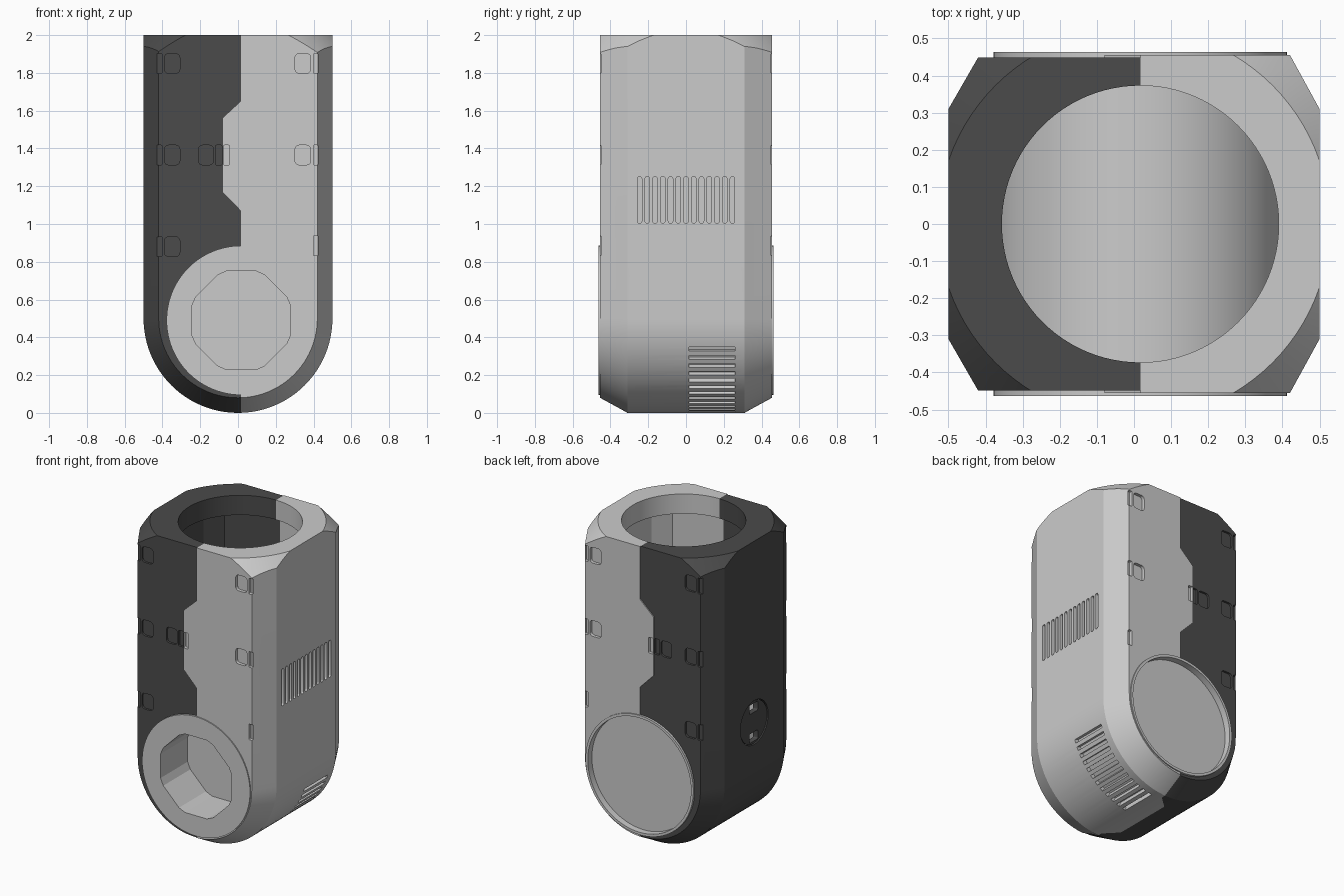
import bpy, bmesh
from math import pi, cos, sin, radians
from mathutils import Matrix, Vector

if "Cube" in bpy.data.objects:
    bpy.data.objects.remove(bpy.data.objects["Cube"])


def to_object(name, bm):
    bmesh.ops.recalc_face_normals(bm, faces=bm.faces)
    mesh = bpy.data.meshes.new(name)
    bm.to_mesh(mesh)
    bm.free()
    ob = bpy.data.objects.new(name, mesh)
    bpy.context.collection.objects.link(ob)
    return ob


def add_prism(bm, pts, axis, lo, hi):
    """Extrude a 2D outline along an axis."""
    def place(a, b, t):
        return {'x': (t, a, b), 'y': (a, t, b), 'z': (a, b, t)}[axis]
    r1 = [bm.verts.new(place(a, b, lo)) for a, b in pts]
    r2 = [bm.verts.new(place(a, b, hi)) for a, b in pts]
    n = len(pts)
    bm.faces.new(r1)
    bm.faces.new(r2)
    for i in range(n):
        bm.faces.new((r1[i], r1[(i + 1) % n], r2[(i + 1) % n], r2[i]))


def prism(name, pts, axis, lo, hi):
    bm = bmesh.new()
    add_prism(bm, pts, axis, lo, hi)
    return to_object(name, bm)


def circle(cx, cy, r, n=64):
    return [(cx + r * cos(2 * pi * i / n), cy + r * sin(2 * pi * i / n)) for i in range(n)]


def rrect(x0, x1, y0, y1, r, n=4):
    """Rounded rectangle outline."""
    pts = []
    for cx, cy, a0 in ((x1 - r, y1 - r, 0), (x0 + r, y1 - r, 90),
                       (x0 + r, y0 + r, 180), (x1 - r, y0 + r, 270)):
        for i in range(n + 1):
            a = radians(a0 + 90 * i / n)
            pts.append((cx + r * cos(a), cy + r * sin(a)))
    return pts


def boolean(ob, cutter, op='DIFFERENCE'):
    cutter.hide_render = True
    m = ob.modifiers.new("cut", 'BOOLEAN')
    m.object, m.operation, m.solver = cutter, op, 'EXACT'
    bpy.context.view_layer.objects.active = ob
    bpy.ops.object.modifier_apply(modifier=m.name)
    bpy.data.objects.remove(cutter, do_unlink=True)


def smooth(ob):
    bpy.ops.object.select_all(action='DESELECT')
    ob.select_set(True)
    bpy.context.view_layer.objects.active = ob
    bpy.ops.object.shade_smooth_by_angle(angle=radians(20))


def u_block(name, hw, inset, y_in, y_out, top, seg=48):
    """U-shaped block whose front and back rims are chamfered."""
    bm = bmesh.new()
    rings = []
    for y, r in ((-y_out, hw - inset), (-y_in, hw), (y_in, hw), (y_out, hw - inset)):
        pts = [(-r, top)]
        pts += [(r * cos(pi + pi * i / seg), 0.5 + r * sin(pi + pi * i / seg)) for i in range(seg + 1)]
        pts.append((r, top))
        rings.append([bm.verts.new((x, y, z)) for x, z in pts])
    n = len(rings[0])
    for a, b in zip(rings, rings[1:]):
        for i in range(n - 1):
            bm.faces.new((a[i], a[i + 1], b[i + 1], b[i]))
    bm.faces.new(rings[0])
    bm.faces.new(rings[-1])
    bm.faces.new([r[0] for r in rings] + [r[-1] for r in reversed(rings)])
    return to_object(name, bm)


CX, CZ, R = 0.017, 0.49, 0.395


def shell(name, y_out):
    """Hollow casing with a cone-trimmed top, round mouth and barrel opening."""
    ob = u_block(name, 0.5, 0.08, 0.31, y_out, 2.0)
    bm = bmesh.new()
    bmesh.ops.create_cone(bm, cap_ends=True, segments=96, radius1=3.028, radius2=0.528,
                          depth=2.5, matrix=Matrix.Translation((0, 0, 0.7501)))
    boolean(ob, to_object("cone_cutter", bm), 'INTERSECT')
    boolean(ob, u_block("cavity_cutter", 0.46, 0.07, 0.295, 0.415, 1.87))
    boolean(ob, prism("mouth_cutter", circle(CX, 0, 0.373, 96), 'z', 1.5, 2.2))
    boolean(ob, prism("barrel_cutter", circle(CX, CZ, R, 96), 'y', -1, 1))
    return ob


def seam_region():
    """Everything on the grey side of the zigzag seam, with a tab underneath."""
    ob = prism("seam_cutter", [(CX, 2.2), (CX, 1.65), (-0.08, 1.56), (-0.08, 1.17), (CX, 1.07),
                               (CX, -0.2), (1, -0.2), (1, 2.2)], 'y', -1, 1)
    tab = prism("tab_cutter", [(0.1, -0.28), (CX, -0.28), (-0.07, -0.2), (-0.07, 0.2),
                               (CX, 0.28), (0.1, 0.28)], 'z', -0.15, 0.3)
    boolean(ob, tab, 'UNION')
    return ob


def latch_pockets(specs):
    """Shallow latch recesses on both the front and the back."""
    bm = bmesh.new()
    for x0, x1, z, r in specs:
        out = rrect(x0, x1, z - 0.052, z + 0.052, r)
        add_prism(bm, out, 'y', -0.6, -0.435)
        add_prism(bm, out, 'y', 0.435, 0.6)
    return to_object("latch_cutter", bm)


# dark casing half
dark = shell("dark_casing_half", 0.449)
boolean(dark, seam_region())
specs = [(-0.21, -0.13, 1.365, 0.022), (-0.12, -0.085, 1.365, 0.006)]
for z in (1.85, 1.365, 0.88):
    specs += [(-0.39, -0.308, z, 0.022), (-0.435, -0.402, z, 0.006)]
boolean(dark, latch_pockets(specs))
boolean(dark, prism("button_cutter", circle(0, 0.8, 0.145), 'x', -0.7, -0.4))

# grey casing half
grey = shell("grey_casing_half", 0.456)
boolean(grey, seam_region(), 'INTERSECT')
specs = [(0.302, 0.385, 1.85, 0.022), (0.302, 0.385, 1.365, 0.022), (-0.078, -0.045, 1.365, 0.006)]
specs += [(0.399, 0.424, z, 0.005) for z in (1.85, 1.365, 0.885)]
boolean(grey, latch_pockets(specs))

# side vents and lower curved vents
bm = bmesh.new()
for i in range(13):
    y = -0.246 + 0.041 * i
    add_prism(bm, rrect(y - 0.012, y + 0.012, 1.005, 1.25, 0.01), 'x', 0.475, 0.6)
for i in range(12):
    a = radians(-19 - 5.5 * i)
    m = (Matrix.Translation((0.5 * cos(a), 0.1375, 0.5 + 0.5 * sin(a))) @ Matrix.Rotation(-a, 4, 'Y')
         @ Matrix.Diagonal((0.06, 0.245, 0.023, 1)))
    bmesh.ops.create_cube(bm, size=1, matrix=m)
boolean(grey, to_object("vent_cutter", bm))

# cross barrel with an octagonal socket in front and a shallow dish behind
barrel = prism("cross_barrel", circle(CX, CZ, R, 96), 'y', -0.463, 0.463)
quarter = [(0.26, 0.08), (0.24, 0.125), (0.125, 0.24), (0.08, 0.26)]
octagon = []
for k in range(4):
    for a, b in quarter:
        v = Matrix.Rotation(k * pi / 2, 2) @ Vector((a, b))
        octagon.append((CX + v.x, CZ + v.y))
boolean(barrel, prism("socket_cutter", octagon, 'y', -0.7, -0.18))
boolean(barrel, prism("dish_cutter", circle(CX, CZ, 0.378, 96), 'y', 0.42, 0.7))

# round cover plate with two notches on the dark side
plate = prism("side_cover_plate", circle(0, 0.8, 0.14), 'x', -0.495, -0.46)
bm = bmesh.new()
for z in (0.705, 0.895):
    add_prism(bm, rrect(-0.045, 0.045, z - 0.03, z + 0.03, 0.01), 'x', -0.6, -0.4)
boolean(plate, to_object("notch_cutter", bm))

black = bpy.data.materials.new("dark_plastic")
black.diffuse_color = (0.07, 0.07, 0.07, 1)
black.use_nodes = True
black.node_tree.nodes["Principled BSDF"].inputs["Base Color"].default_value = black.diffuse_color
for ob in (dark, plate):
    ob.data.materials.clear()
    ob.data.materials.append(black)
for ob in (dark, grey, barrel, plate):
    smooth(ob)
